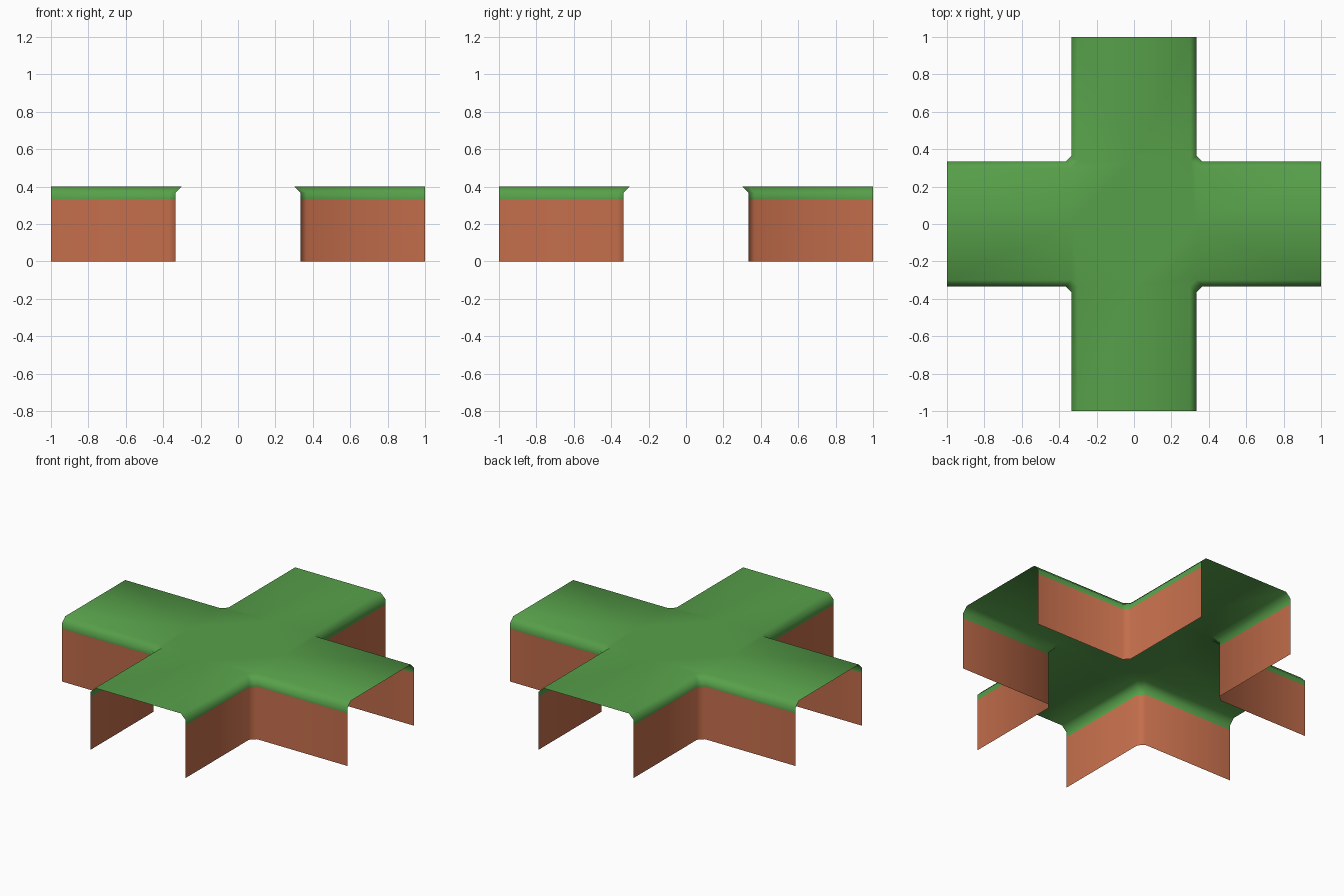
import bpy

if "Cube" in bpy.data.objects:
    bpy.data.objects.remove(bpy.data.objects["Cube"])

W, C, H = 1 / 3, 1 / 30, 0.4   # half width of arms, chamfer, total height


def material(name, rgb):
    m = bpy.data.materials.new(name)
    m.diffuse_color = (*rgb, 1)
    m.use_nodes = True
    m.node_tree.nodes["Principled BSDF"].inputs["Base Color"].default_value = m.diffuse_color
    return m


def corner_path(w, z):
    """Edge of one quadrant: along the x arm, across the inner corner, along the y arm."""
    return [(1, w, z), (w + C, w, z), (w, w + C, z), (w, 1, z)]


def quadrant_object(name, levels, mat, top=False):
    """Skin the stacked corner paths, optionally cap them, and mirror to all quadrants."""
    verts = [p for w, z in levels for p in corner_path(w, z)]
    faces = []
    for k in range(len(levels) - 1):
        for i in range(3):
            a = 4 * k + i
            faces.append((a, a + 1, a + 5, a + 4))
    if top:
        t, n = len(verts) - 4, len(verts)
        w = levels[-1][0]
        verts += [(0, 0, H), (w + C, 0, H), (1, 0, H), (0, w + C, H), (0, 1, H)]
        faces += [(n + 1, n + 2, t, t + 1),           # x arm
                  (n, n + 1, t + 1, t + 2, n + 3),    # crossing
                  (n + 3, t + 2, t + 3, n + 4)]       # y arm
    mesh = bpy.data.meshes.new(name)
    mesh.from_pydata(verts, [], faces)
    mesh.materials.append(mat)
    mesh.shade_smooth()
    ob = bpy.data.objects.new(name, mesh)
    bpy.context.collection.objects.link(ob)
    mod = ob.modifiers.new("mirror", 'MIRROR')
    mod.use_axis = (True, True, False)
    return ob


grass = material("grass green", (0.095, 0.35, 0.068))
earth = material("earth brown", (0.55, 0.155, 0.071))

# Earth walls around the four inner corners, open at arm ends and below
quadrant_object("earth_walls", [(W, 0), (W, W)], earth)

# Grass lip, chamfer and cross-shaped top sheet
quadrant_object("grass_top", [(W, W), (W, H - C), (W - C, H)], grass, top=True)
